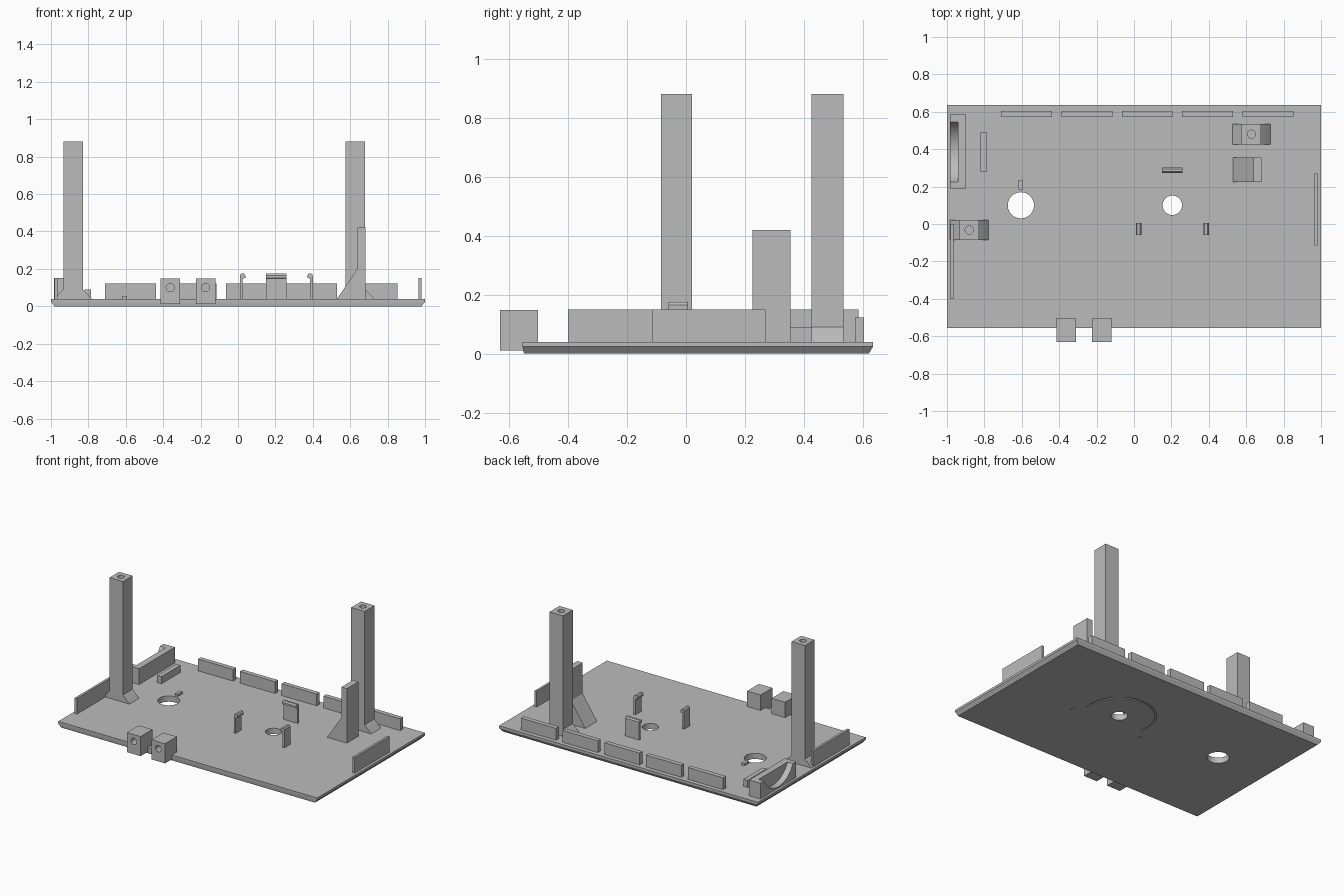
import bpy, bmesh, math
from mathutils import Vector

cube = bpy.data.objects.get("Cube")
if cube:
    bpy.data.objects.remove(cube, do_unlink=True)

grey = bpy.data.materials.new("plain grey")
grey.use_nodes = True
grey.diffuse_color = (0.5, 0.5, 0.5, 1)
grey.node_tree.nodes["Principled BSDF"].inputs["Base Color"].default_value = (0.5, 0.5, 0.5, 1)

BASE = 0.035   # parts sink slightly into the plate
TOP = 0.04


def finish(name, bm):
    bmesh.ops.recalc_face_normals(bm, faces=bm.faces[:])
    mesh = bpy.data.meshes.new(name)
    bm.to_mesh(mesh)
    bm.free()
    mesh.materials.append(grey)
    obj = bpy.data.objects.new(name, mesh)
    bpy.context.collection.objects.link(obj)
    return obj


def prism(name, points, start, end, axis="y"):
    """Extrude an outline: (x, z) along y, (y, z) along x, or (x, y) along z."""
    place = {"x": lambda a, b, d: (d, a, b),
             "y": lambda a, b, d: (a, d, b),
             "z": lambda a, b, d: (a, b, d)}[axis]
    bm = bmesh.new()
    face = bm.faces.new([bm.verts.new(place(a, b, start)) for a, b in points])
    side = bmesh.ops.extrude_face_region(bm, geom=[face])
    verts = [g for g in side["geom"] if isinstance(g, bmesh.types.BMVert)]
    bmesh.ops.translate(bm, verts=verts, vec=Vector(place(0, 0, end - start)))
    return finish(name, bm)


def box(name, x0, x1, y0, y1, z1, z0=BASE):
    return prism(name, [(x0, y0), (x1, y0), (x1, y1), (x0, y1)], z0, z1, "z")


def rod(a, b, r, start, end, axis, steps=40):
    pts = [(a + r * math.cos(t * math.tau / steps), b + r * math.sin(t * math.tau / steps))
           for t in range(steps)]
    return prism("cutter", pts, start, end, axis)


def cut(obj, *cutters):
    for c in cutters:
        c.hide_render = True
        mod = obj.modifiers.new("cut", "BOOLEAN")
        mod.operation = "DIFFERENCE"
        mod.solver = "EXACT"
        mod.object = c
        bpy.context.view_layer.objects.active = obj
        bpy.ops.object.modifier_apply(modifier=mod.name)
        bpy.data.objects.remove(c, do_unlink=True)


def smooth(obj):
    bpy.ops.object.select_all(action="DESELECT")
    obj.select_set(True)
    bpy.context.view_layer.objects.active = obj
    bpy.ops.object.shade_smooth_by_angle(angle=math.radians(30))


# Base plate with chamfered lower edges
bm = bmesh.new()
rings = []
for z, side, front, back in [(0, 0.02, 0.005, 0.014), (0.024, 0, 0, 0), (TOP, 0, 0, 0)]:
    x, y0, y1 = 1 - side, -0.555 + front, 0.635 - back
    rings.append([bm.verts.new(p) for p in [(-x, y0, z), (x, y0, z), (x, y1, z), (-x, y1, z)]])
bm.faces.new(rings[0])
bm.faces.new(rings[-1])
for low, high in zip(rings, rings[1:]):
    for i in range(4):
        j = (i + 1) % 4
        bm.faces.new([low[i], low[j], high[j], high[i]])
plate = finish("base_plate", bm)

# Openings, and the dial scale engraved underneath
DIAL_X, DIAL_Y = 0.205, 0.1
arc = []
for r, order in [(0.224, range(33)), (0.236, range(32, -1, -1))]:
    for i in order:
        t = math.radians(-12 + i * 204 / 32)
        arc.append((DIAL_X + r * math.cos(t), DIAL_Y + r * math.sin(t)))
cut(plate,
    rod(-0.605, 0.1, 0.07, -0.1, 0.1, "z"),
    rod(DIAL_X, DIAL_Y, 0.052, -0.1, 0.1, "z"),
    prism("cutter", arc, -0.01, 0.006, "z"),
    *[rod(DIAL_X + s * 0.28, DIAL_Y - 0.125, 0.012, -0.01, 0.006, "z", 16) for s in (-1, 1)])
smooth(plate)

# Row of rear locating ribs
for i in range(5):
    x = -0.71 + i * 0.3225
    box(f"rear_rib_{i + 1}", x, x + 0.272, 0.573, 0.605, 0.122)

# Side locating ribs
box("left_rib", 0.965, 0.981, -0.115, 0.27, 0.15)
box("right_rib", -0.981, -0.965, -0.4, 0.0, 0.15)

# Tall screw posts with flared feet
for name, x, y, half in [("right_post", -0.881, -0.032, 0.053), ("left_post", 0.628, 0.48, 0.054)]:
    w = 0.052
    outline = [(x - w - 0.053, BASE), (x - w - 0.05, TOP), (x - w, 0.09), (x - w, 0.882),
               (x + w, 0.882), (x + w, 0.09), (x + w + 0.05, TOP), (x + w + 0.053, BASE)]
    post = prism(name, outline, y - half, y + half)
    cut(post, rod(x, y, 0.022, 0.75, 1.0, "z", 24))
    smooth(post)

# Braced upright beside the left post
prism("braced_upright", [(0.53, BASE), (0.53, TOP), (0.64, 0.205), (0.64, 0.42),
                         (0.683, 0.42), (0.683, BASE)], 0.225, 0.355)

# Scooped cradle and low rib in the rear corner
cradle = box("cradle", -0.984, -0.897, 0.19, 0.585, 0.15)
cut(cradle, rod(0.385, 0.228, 0.178, -1.1, -0.942, "x", 64))
smooth(cradle)
box("low_rib", -0.82, -0.787, 0.28, 0.49, 0.09)
box("key_stud", -0.617, -0.593, 0.185, 0.235, 0.055)

# Snap hooks around the dial opening
HOOK = [(0, BASE), (0, 0.165), (0.007, 0.175), (0.022, 0.175), (0.029, 0.165),
        (0.029, 0.152), (0.014, 0.148), (0.014, BASE)]
for name, x, s in [("hook_right", 0.01, 1), ("hook_left", 0.4, -1)]:
    prism(name, [(x + s * u, z) for u, z in HOOK], -0.06, 0.006)
prism("hook_rear", [(0.302 - u, z) for u, z in HOOK], 0.15, 0.258, "x")

# Front fastening blocks with blind screw holes
for name, x in [("front_block_right", -0.362), ("front_block_left", -0.173)]:
    block = box(name, x - 0.052, x + 0.052, -0.632, -0.502, 0.148, 0.011)
    cut(block, rod(x, 0.1, 0.022, -0.7, -0.54, "y", 24))
    smooth(block)
